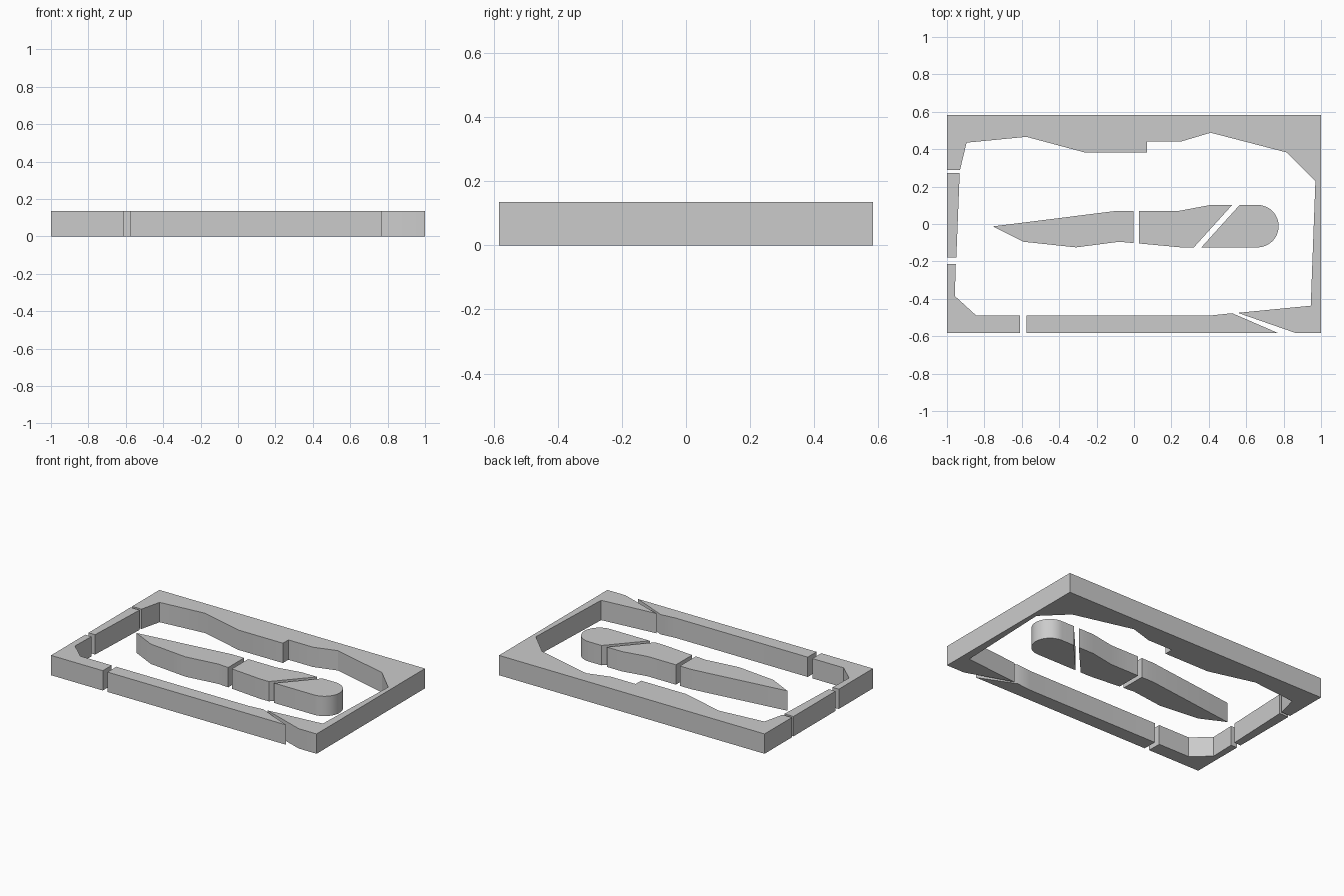
import bpy, bmesh, math

cube = bpy.data.objects.get("Cube")
if cube:
    bpy.data.objects.remove(cube, do_unlink=True)

HEIGHT = 0.135
W, D = 1.0, 0.583  # half width and half depth of the frame

grey = bpy.data.materials.new("plain grey")
grey.use_nodes = True
grey.diffuse_color = (0.6, 0.6, 0.6, 1)
grey.node_tree.nodes["Principled BSDF"].inputs["Base Color"].default_value = (0.6, 0.6, 0.6, 1)


def slab(name, outline):
    """Extrude a flat outline up to the common height."""
    bm = bmesh.new()
    base = bm.faces.new([bm.verts.new((x, y, 0)) for x, y in outline])
    top = bmesh.ops.extrude_face_region(bm, geom=[base], use_keep_orig=True)["geom"]
    bmesh.ops.translate(bm, vec=(0, 0, HEIGHT),
                        verts=[v for v in top if isinstance(v, bmesh.types.BMVert)])
    bmesh.ops.recalc_face_normals(bm, faces=bm.faces)
    mesh = bpy.data.meshes.new(name)
    bm.to_mesh(mesh)
    bm.free()
    mesh.materials.append(grey)
    obj = bpy.data.objects.new(name, mesh)
    bpy.context.collection.objects.link(obj)
    bpy.ops.object.select_all(action="DESELECT")
    obj.select_set(True)
    bpy.context.view_layer.objects.active = obj
    bpy.ops.object.shade_smooth_by_angle(angle=math.radians(30))


# Outer frame, split by narrow gaps
slab("back_and_left_wall", [
    (-W, D), (W, D), (W, -D), (0.865, -D), (0.555, -0.475), (0.945, -0.437),
    (0.97, 0.23), (0.815, 0.383), (0.41, 0.488), (0.255, 0.442), (0.07, 0.442),
    (0.07, 0.383), (-0.265, 0.383), (-0.575, 0.466), (-0.895, 0.435),
    (-0.93, 0.29), (-W, 0.29)])
slab("right_wall", [(-W, 0.272), (-0.932, 0.272), (-0.95, -0.18), (-W, -0.18)])
slab("front_right_corner", [
    (-W, -0.215), (-0.953, -0.215), (-0.958, -0.385), (-0.845, -0.488),
    (-0.61, -0.488), (-0.61, -D), (-W, -D)])
slab("front_wall", [
    (-0.575, -0.488), (0.42, -0.488), (0.525, -0.477), (0.77, -D), (-0.575, -D)])

# Central island in three pieces
slab("island_tip", [
    (-0.755, -0.013), (-0.095, 0.07), (-0.003, 0.07), (-0.003, -0.102),
    (-0.08, -0.095), (-0.31, -0.125), (-0.59, -0.095)])
slab("island_middle", [
    (0.027, 0.07), (0.24, 0.07), (0.41, 0.102), (0.525, 0.102), (0.32, -0.125),
    (0.25, -0.125), (0.027, -0.104)])

# Rounded end: a half circle closed by a slanted cut
R, CX, CY, STEPS = 0.1135, 0.66, -0.0115, 24
arc = [(CX + R * math.sin(math.pi * i / STEPS), CY + R * math.cos(math.pi * i / STEPS))
       for i in range(STEPS + 1)]
slab("island_round_end", [(0.565, 0.102)] + arc + [(0.36, -0.125)])
